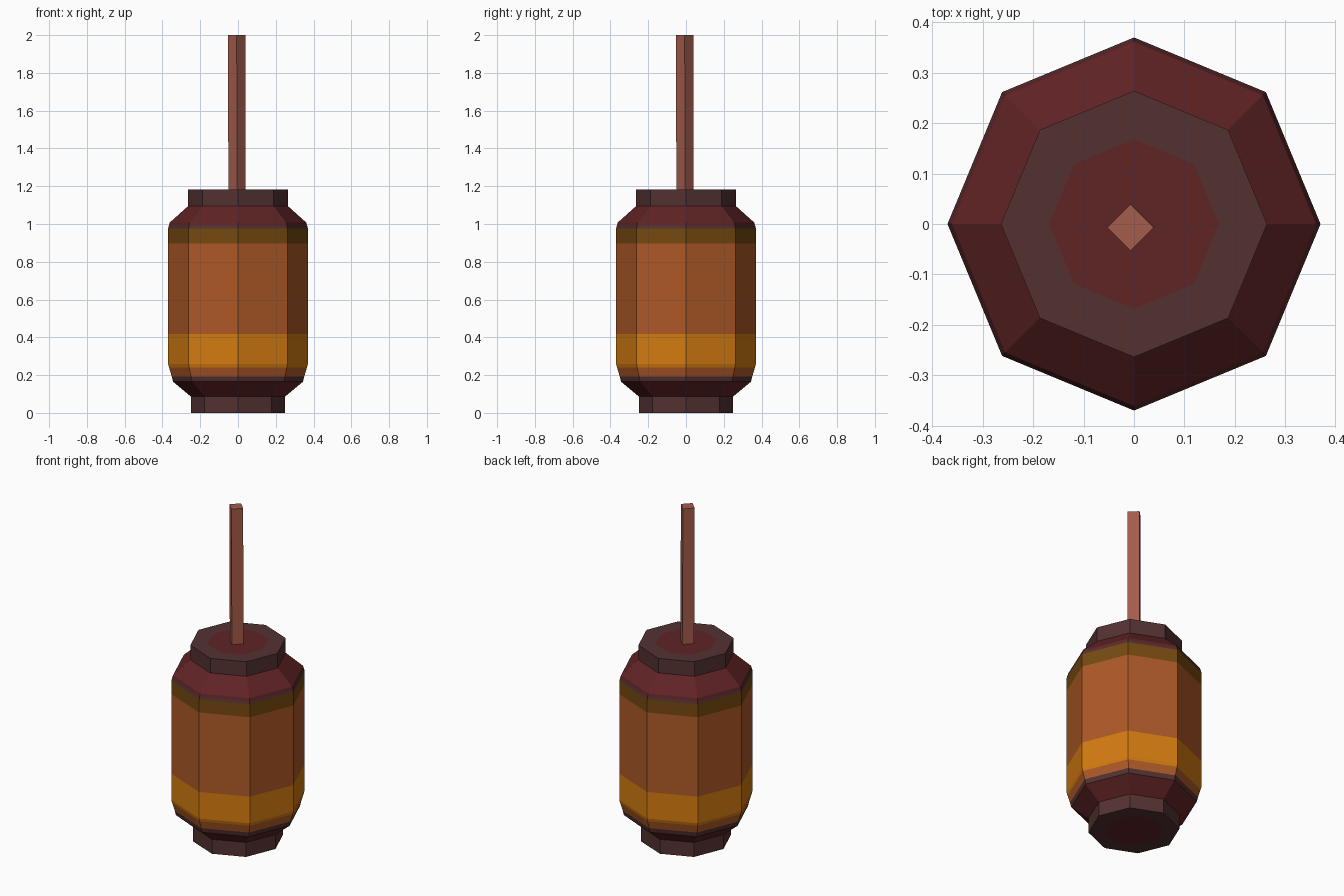
import bpy, bmesh, math

if "Cube" in bpy.data.objects:
    bpy.data.objects.remove(bpy.data.objects["Cube"])

def mat(name, rgb):
    m = bpy.data.materials.new(name)
    m.diffuse_color = (*rgb, 1)
    m.use_nodes = True
    m.node_tree.nodes["Principled BSDF"].inputs["Base Color"].default_value = m.diffuse_color
    return m

MATS = [mat("grey brown", (0.088, 0.031, 0.031)),
        mat("dark red", (0.118, 0.017, 0.0185)),
        mat("rust brown", (0.42, 0.10, 0.02)),
        mat("amber", (0.66, 0.20, 0.005)),
        mat("olive brown", (0.18, 0.067, 0.005)),
        mat("clay pink", (0.37, 0.106, 0.07))]
GREY, RED, RUST, AMBER, OLIVE, CLAY = range(6)

def lathe(name, profile, sides):
    """Rings of (radius, z, centre offset, colour of band above), capped at both ends."""
    bm = bmesh.new()
    rings = []
    for r, z, off, _ in profile:
        rings.append([bm.verts.new((off + r * math.cos(i * math.tau / sides),
                                    off + r * math.sin(i * math.tau / sides), z))
                      for i in range(sides)])
    for k in range(len(rings) - 1):
        a, b = rings[k], rings[k + 1]
        for i in range(sides):
            j = (i + 1) % sides
            bm.faces.new((a[i], a[j], b[j], b[i])).material_index = profile[k][3]
    bm.faces.new(rings[0][::-1]).material_index = profile[0][3]
    bm.faces.new(rings[-1]).material_index = profile[-1][3]
    me = bpy.data.meshes.new(name)
    bm.to_mesh(me)
    bm.free()
    for m in MATS:
        me.materials.append(m)
    ob = bpy.data.objects.new(name, me)
    bpy.context.collection.objects.link(ob)
    return ob

# Banded eight-sided canister; first and last rings are the painted cap discs
lathe("canister", [
    (0.165, 0.0, 0, RED), (0.25, 0.0, 0, GREY), (0.25, 0.087, 0, RED),
    (0.344, 0.165, 0, GREY), (0.351, 0.193, 0, RUST), (0.365, 0.24, 0, AMBER),
    (0.37, 0.258, 0, AMBER), (0.37, 0.418, 0, RUST), (0.37, 0.897, 0, OLIVE),
    (0.37, 0.976, 0, GREY), (0.366, 0.992, 0, RED), (0.361, 1.008, 0, RED),
    (0.264, 1.095, 0, GREY), (0.264, 1.183, 0, GREY), (0.168, 1.183, 0, RED)], 8)
# bottom disc keeps the cap colour, the ring around it is grey
me = bpy.data.objects["canister"].data
for p in me.polygons:
    if len(p.vertices) == 4 and p.center.z < 0.001:
        p.material_index = GREY

# Square fuse stick, leaning slightly
lathe("fuse", [(0.046, 1.18, -0.005, CLAY), (0.046, 2.0, -0.007, CLAY)], 4)
